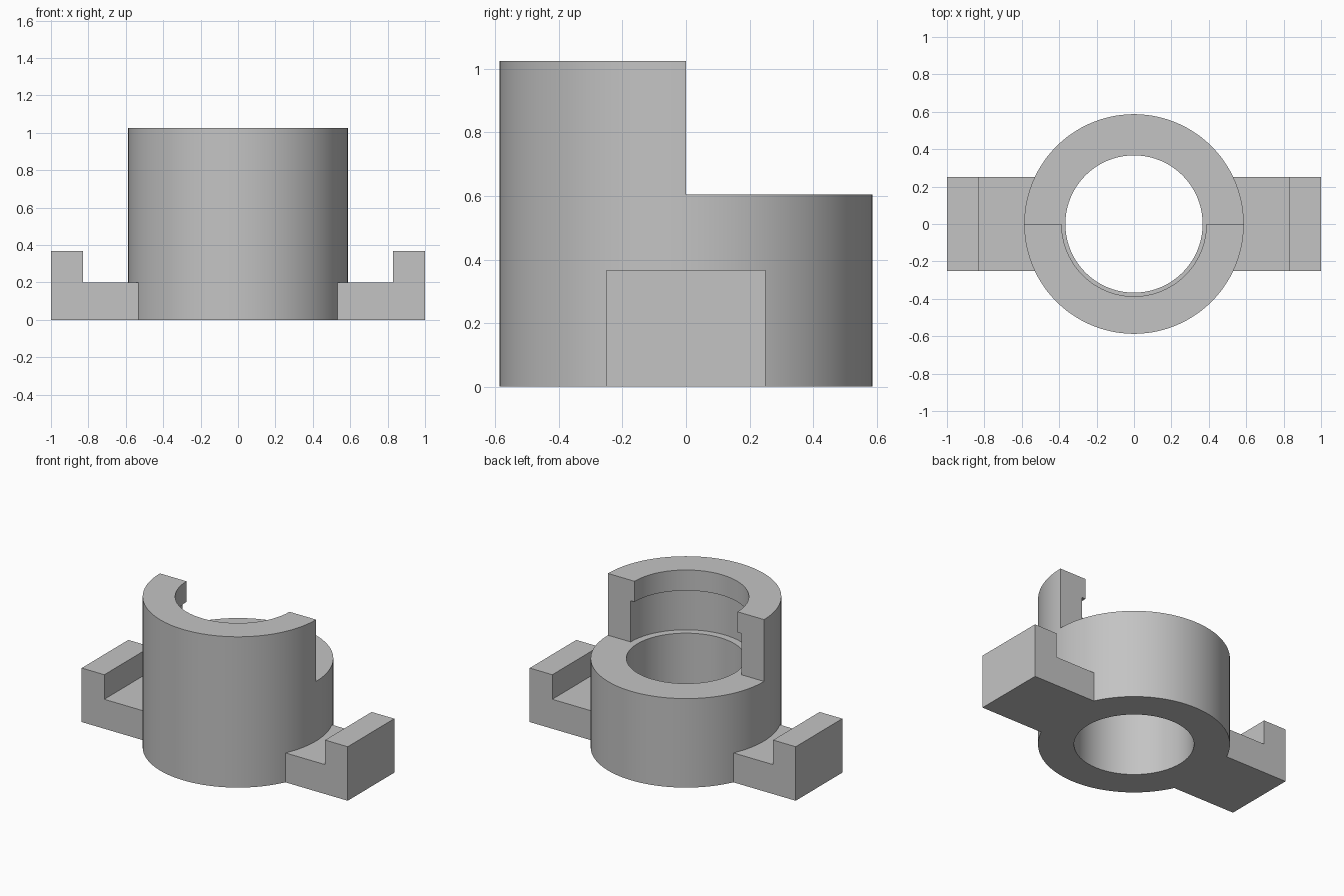
import bpy
import bmesh
from math import cos, sin, pi, radians

if "Cube" in bpy.data.objects:
    bpy.data.objects.remove(bpy.data.objects["Cube"], do_unlink=True)

SEGMENTS = 128
OUTER, BORE, GROOVE, LIP = 0.587, 0.367, 0.416, 0.387
LOW_TOP, LIP_BASE, HIGH_TOP = 0.605, 0.885, 1.025

grey = bpy.data.materials.new("plain grey")
grey.use_nodes = True
colour = (0.55, 0.55, 0.55, 1)
grey.diffuse_color = colour
grey.node_tree.nodes["Principled BSDF"].inputs["Base Color"].default_value = colour


def finish(name, bm):
    bmesh.ops.recalc_face_normals(bm, faces=bm.faces)
    mesh = bpy.data.meshes.new(name)
    bm.to_mesh(mesh)
    bm.free()
    mesh.materials.append(grey)
    obj = bpy.data.objects.new(name, mesh)
    bpy.context.collection.objects.link(obj)
    return obj


def lathe(name, profile):
    """Revolve a closed (radius, z) profile around the z axis."""
    bm = bmesh.new()
    rings = []
    for i in range(SEGMENTS):
        a = 2 * pi * (i + 0.5) / SEGMENTS
        rings.append([bm.verts.new((r * cos(a), r * sin(a), z)) for r, z in profile])
    for i, ring in enumerate(rings):
        after = rings[(i + 1) % SEGMENTS]
        for j in range(len(profile)):
            k = (j + 1) % len(profile)
            bm.faces.new((ring[j], after[j], after[k], ring[k]))
    return finish(name, bm)


def extrude(name, outline, y0, y1):
    """Extrude an (x, z) outline along y."""
    bm = bmesh.new()
    face = bm.faces.new([bm.verts.new((x, y0, z)) for x, z in outline])
    made = bmesh.ops.extrude_face_region(bm, geom=[face])["geom"]
    moved = [v for v in made if isinstance(v, bmesh.types.BMVert)]
    bmesh.ops.translate(bm, verts=moved, vec=(0, y1 - y0, 0))
    return finish(name, bm)


def combine(target, other, operation):
    mod = target.modifiers.new(operation.lower(), "BOOLEAN")
    mod.operation = operation
    mod.solver = "EXACT"
    mod.object = other
    bpy.context.view_layer.objects.active = target
    bpy.ops.object.modifier_apply(modifier=mod.name)
    bpy.data.objects.remove(other, do_unlink=True)


# Stepped sleeve with an undercut below the top lip
body = lathe("collar_body", [
    (BORE, 0), (OUTER, 0), (OUTER, HIGH_TOP), (LIP, HIGH_TOP),
    (LIP, LIP_BASE), (GROOVE, LIP_BASE), (GROOVE, LOW_TOP), (BORE, LOW_TOP)])

# Remove the upper back half
cutter = extrude("back_cutter", [(-1, LOW_TOP), (1, LOW_TOP), (1, 1.5), (-1, 1.5)], 0, 1)
cutter.hide_render = True
combine(body, cutter, "DIFFERENCE")

# L-shaped mounting ears on both sides
ear = [(0.45, 0), (1, 0), (1, 0.367), (0.83, 0.367), (0.83, 0.2), (0.45, 0.2)]
for side, name in ((1, "left_ear"), (-1, "right_ear")):
    combine(body, extrude(name, [(side * x, z) for x, z in ear], -0.25, 0.25), "UNION")

# Smooth round walls, crisp corners
bpy.ops.object.select_all(action="DESELECT")
body.select_set(True)
bpy.context.view_layer.objects.active = body
bpy.ops.object.shade_smooth_by_angle(angle=radians(30))
